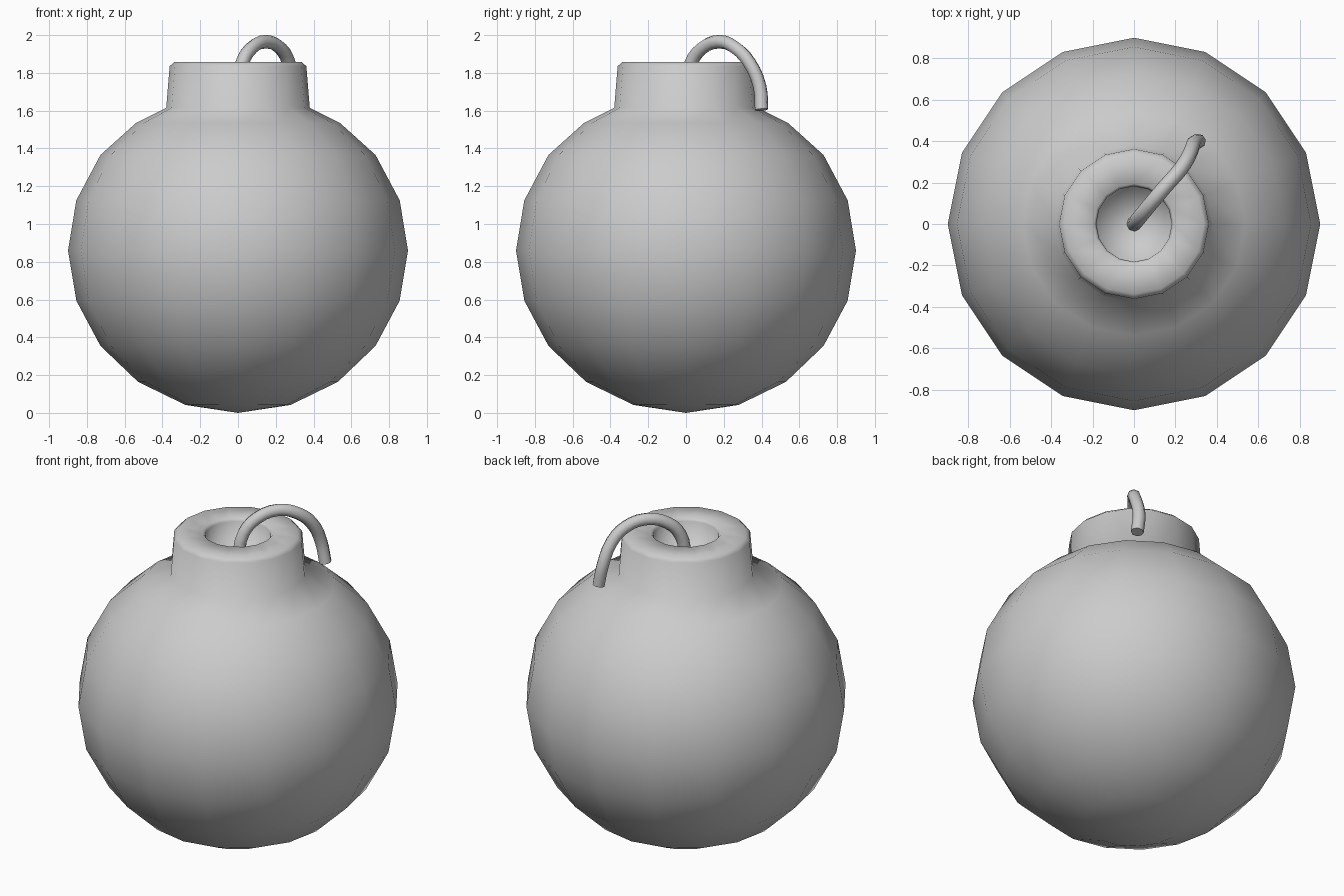
import bpy, bmesh, math

if "Cube" in bpy.data.objects:
    bpy.data.objects.remove(bpy.data.objects["Cube"])

SIDES = 16


def lathe(name, profile):
    """Revolve an (r, z) profile whose two ends lie on the z axis."""
    bm = bmesh.new()
    rings = []
    for r, z in profile:
        if r == 0:
            rings.append([bm.verts.new((0, 0, z))] * SIDES)
        else:
            rings.append([bm.verts.new((r * math.cos(2 * math.pi * i / SIDES),
                                        r * math.sin(2 * math.pi * i / SIDES), z))
                          for i in range(SIDES)])
    for a, b in zip(rings, rings[1:]):
        for i in range(SIDES):
            j = (i + 1) % SIDES
            quad = list(dict.fromkeys((a[i], a[j], b[j], b[i])))
            bm.faces.new(quad).smooth = True
    bmesh.ops.recalc_face_normals(bm, faces=bm.faces)
    mesh = bpy.data.meshes.new(name)
    bm.to_mesh(mesh)
    bm.free()
    obj = bpy.data.objects.new(name, mesh)
    bpy.context.collection.objects.link(obj)
    return obj


# Round body: slightly flattened sphere, ten rings
profile = [(0, 0)]
for k in range(1, 8):
    a = math.pi * k / 10
    profile.append((0.9 * math.sin(a), 0.86 - 0.86 * math.cos(a)))
# Shoulder, neck, rim and fuse hole
profile += [(0.54, 1.535), (0.38, 1.615), (0.362, 1.835), (0.338, 1.857),
            (0.195, 1.857), (0.183, 1.84), (0.178, 1.72), (0, 1.71)]
lathe("body", profile)

# Fuse: bent cord from the hole over the rim
points = [(0, 0, 1.71), (0.022, 0.026, 1.85), (0.07, 0.085, 1.93),
          (0.15, 0.18, 1.965), (0.225, 0.265, 1.93), (0.268, 0.335, 1.855),
          (0.29, 0.39, 1.73), (0.312, 0.4, 1.605)]
curve = bpy.data.curves.new("fuse", 'CURVE')
curve.dimensions = '3D'
curve.resolution_u = 3
curve.bevel_depth = 0.036
curve.bevel_resolution = 2
curve.use_fill_caps = True
spline = curve.splines.new('BEZIER')
spline.bezier_points.add(len(points) - 1)
for bp, co in zip(spline.bezier_points, points):
    bp.co = co
    bp.handle_left_type = bp.handle_right_type = 'AUTO'
fuse = bpy.data.objects.new("fuse", curve)
bpy.context.collection.objects.link(fuse)
bpy.ops.object.select_all(action='DESELECT')
fuse.select_set(True)
bpy.context.view_layer.objects.active = fuse
bpy.ops.object.convert(target='MESH')
bpy.ops.object.shade_smooth_by_angle(angle=math.radians(60))
